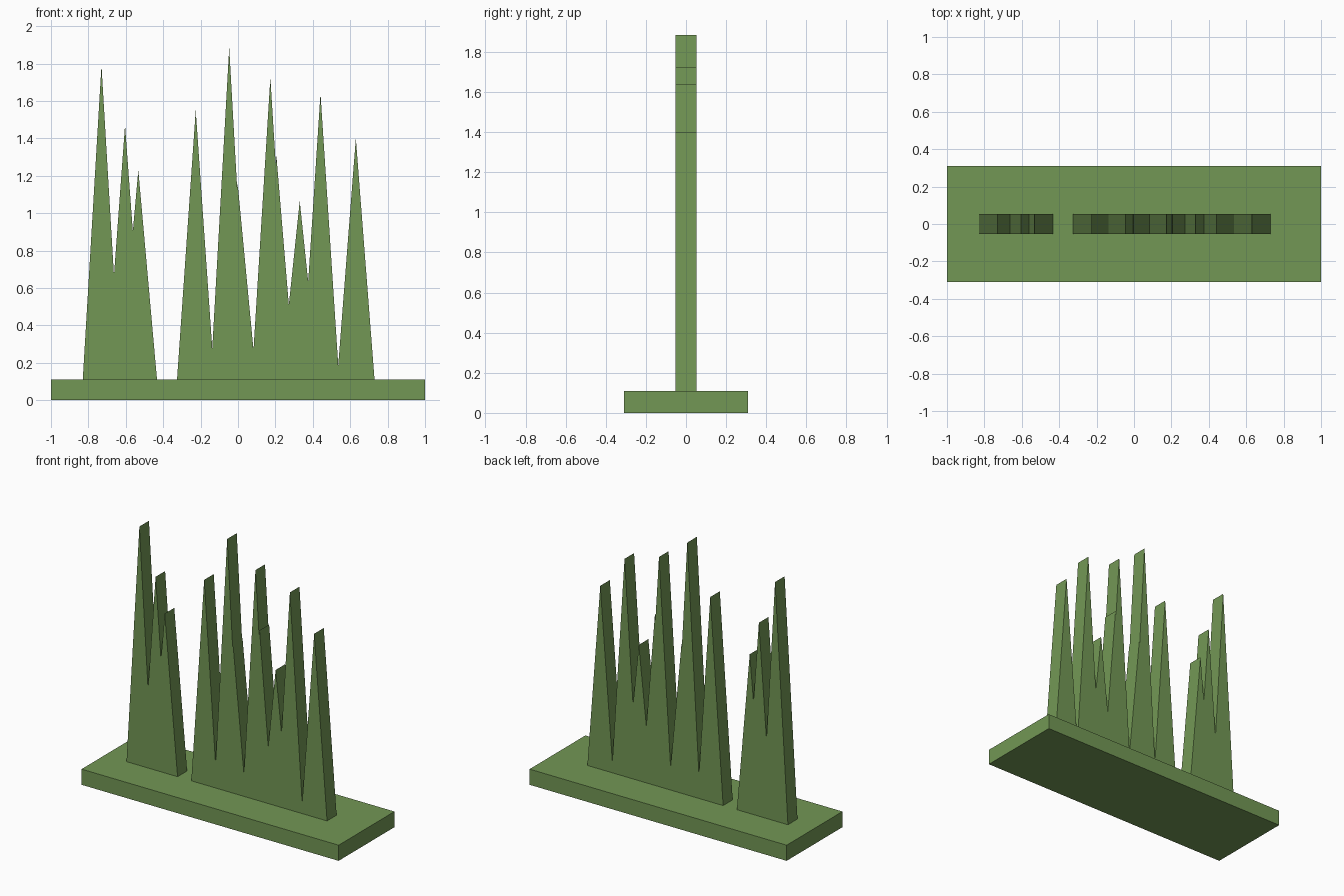
import bpy, bmesh

if "Cube" in bpy.data.objects:
    bpy.data.objects.remove(bpy.data.objects["Cube"])

BASE_TOP = 0.11   # height where the blades start
HALF_W = 0.10     # half width of every blade at its foot
HALF_T = 0.053    # half thickness of the blades

green = bpy.data.materials.new("grass_green")
green.diffuse_color = (0.17, 0.31, 0.09, 1)
green.use_nodes = True
green.node_tree.nodes["Principled BSDF"].inputs["Base Color"].default_value = green.diffuse_color


def extrude_profile(name, points, half_depth):
    """Solid from an x-z outline, extruded symmetrically along y."""
    bm = bmesh.new()
    face = bm.faces.new([bm.verts.new((x, -half_depth, z)) for x, z in points])
    res = bmesh.ops.extrude_face_region(bm, geom=[face])
    for v in res["geom"]:
        if isinstance(v, bmesh.types.BMVert):
            v.co.y = half_depth
    bmesh.ops.recalc_face_normals(bm, faces=bm.faces)
    mesh = bpy.data.meshes.new(name)
    bm.to_mesh(mesh)
    bm.free()
    mesh.materials.append(green)
    obj = bpy.data.objects.new(name, mesh)
    bpy.context.collection.objects.link(obj)
    return obj


def blade_outline(tips):
    """Merged outline of overlapping triangular blades given their tips."""
    pts = [(tips[0][0] - HALF_W, BASE_TOP), tips[0]]
    for (xa, za), (xb, zb) in zip(tips, tips[1:]):
        ha, hb = za - BASE_TOP, zb - BASE_TOP
        t = (2 * HALF_W - (xb - xa)) / (HALF_W * (1 / ha + 1 / hb))
        pts += [(xa + HALF_W * (1 - t / ha), BASE_TOP + t), (xb, zb)]
    return pts + [(tips[-1][0] + HALF_W, BASE_TOP)]


# ground slab
extrude_profile("base_slab", [(-1, 0), (1, 0), (1, BASE_TOP), (-1, BASE_TOP)], 0.31)

# left tuft of three blades
extrude_profile("left_grass_blades", blade_outline(
    [(-0.73, 1.79), (-0.604, 1.47), (-0.533, 1.23)]), HALF_T)

# right tuft, including two blades mostly hidden behind taller ones
extrude_profile("right_grass_blades", blade_outline(
    [(-0.226, 1.55), (-0.047, 1.885), (-0.002, 1.16), (0.173, 1.725),
     (0.205, 1.31), (0.33, 1.065), (0.441, 1.64), (0.63, 1.40)]), HALF_T)
